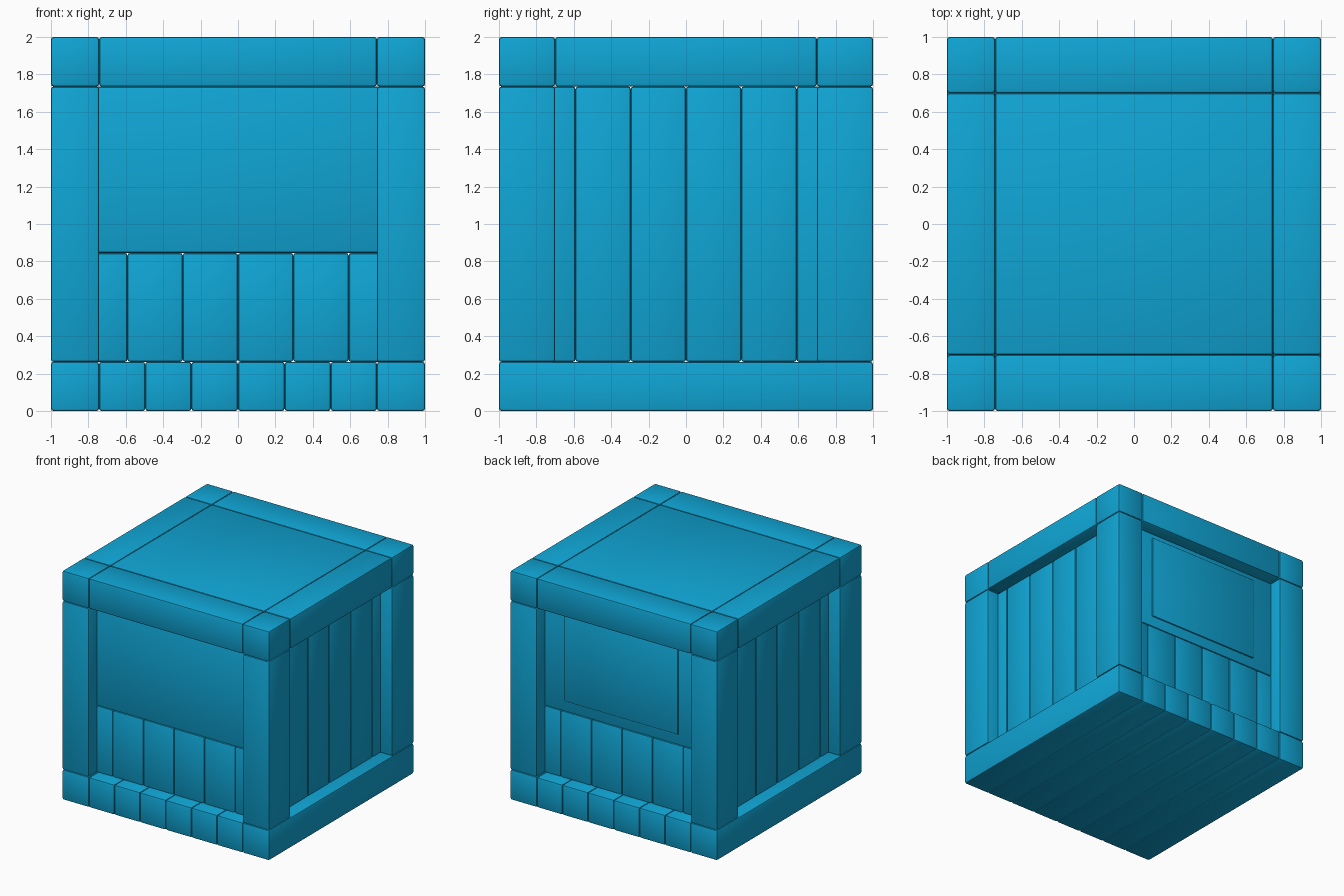
import bpy
import math

if "Cube" in bpy.data.objects:
    bpy.data.objects.remove(bpy.data.objects["Cube"])

BLUE = bpy.data.materials.new("blue_paint")
BLUE.diffuse_color = (0.005, 0.38, 0.67, 1)
BLUE.use_nodes = True
BLUE.node_tree.nodes["Principled BSDF"].inputs["Base Color"].default_value = BLUE.diffuse_color


def block(name, x0, x1, y0, y1, z0, z1, bevel=0.014):
    """Softly bevelled box between the given limits."""
    bpy.ops.mesh.primitive_cube_add(
        size=1, location=((x0 + x1) / 2, (y0 + y1) / 2, (z0 + z1) / 2))
    ob = bpy.context.object
    ob.name = name
    ob.scale = (x1 - x0, y1 - y0, z1 - z0)
    bpy.ops.object.transform_apply(location=False, rotation=False, scale=True)
    mod = ob.modifiers.new("soft_edges", 'BEVEL')
    mod.width = bevel
    mod.segments = 2
    bpy.ops.object.modifier_apply(modifier=mod.name)
    bpy.ops.object.shade_smooth_by_angle(angle=math.radians(35))
    ob.data.materials.append(BLUE)
    return ob


PX, PY = 0.743, 0.70      # inner limits of the corner posts
Z0, Z1 = 0.263, 1.735     # top of the base, underside of the top frame
WALL = 0.887              # outer plane of the recessed walls
THICK = 0.10              # wall thickness
SILL = 0.845              # top of the short front and back planks

# Base planks running front to back
edges = [-1, -PX, -0.496, -0.249, 0, 0.249, 0.496, PX, 1]
for a, b in zip(edges, edges[1:]):
    block("base_plank", a, b, -1, 1, 0, Z0)

# Corner posts and the cap block above each one
for sx in (-1, 1):
    for sy in (-1, 1):
        x0, x1 = sorted((sx * PX, sx))
        y0, y1 = sorted((sy * PY, sy))
        block("corner_post", x0, x1, y0, y1, Z0, Z1)
        block("corner_cap", x0, x1, y0, y1, Z1, 2)

# Top frame beams and lid
for s in (-1, 1):
    y0, y1 = sorted((s * PY, s))
    block("top_beam_long", -PX, PX, y0, y1, Z1, 2)
    x0, x1 = sorted((s * PX, s))
    block("top_beam_side", x0, x1, -PY, PY, Z1, 2)
block("lid", -PX, PX, -PY, PY, Z1, 2)

# Recessed walls: six planks each, full height on the sides
w = 2 * WALL / 6
for s in (-1, 1):
    p0, p1 = sorted((s * (WALL - THICK), s * WALL))
    for i in range(6):
        a = -WALL + i * w
        block("side_plank", p0, p1, a, a + w, Z0, Z1)
        block("short_plank", a, a + w, p0, p1, Z0, SILL)
    # Plain panel above the short planks
    block("upper_panel", -WALL, WALL, p0, p1, SILL, Z1)

# Slightly raised plate on the back panel
block("back_plate", -0.55, 0.55, WALL - 0.05, WALL + 0.012, 0.94, 1.69, 0.008)
